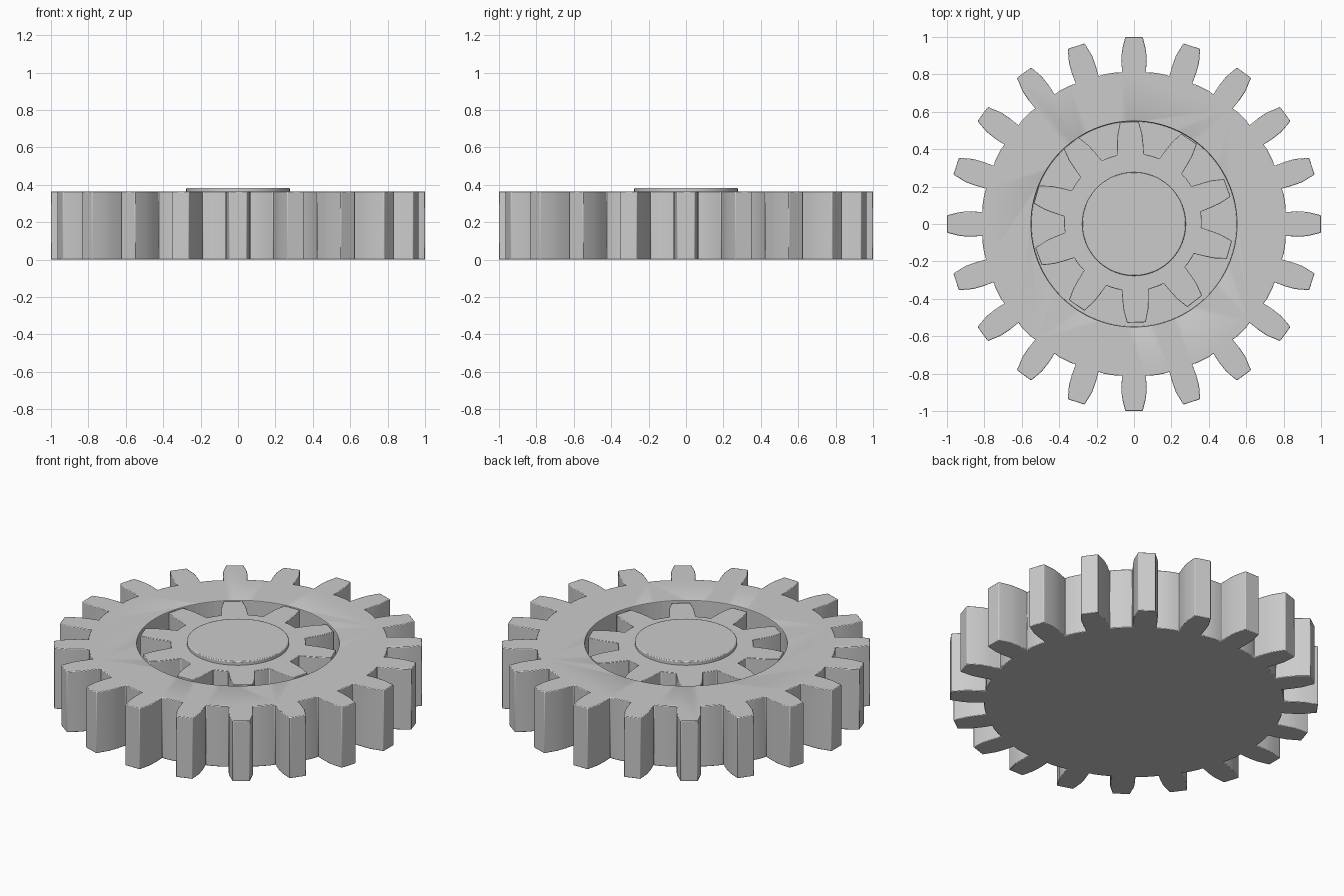
import bpy, bmesh
from math import cos, sin, pi, atan2, radians

if "Cube" in bpy.data.objects:
    bpy.data.objects.remove(bpy.data.objects["Cube"])


def prism(name, points, z0, z1):
    """Closed prism from a flat outline."""
    bm = bmesh.new()
    face = bm.faces.new([bm.verts.new((x, y, z0)) for x, y in points])
    top = bmesh.ops.extrude_face_region(bm, geom=[face])["geom"]
    for v in top:
        if isinstance(v, bmesh.types.BMVert):
            v.co.z = z1
    bmesh.ops.recalc_face_normals(bm, faces=bm.faces)
    mesh = bpy.data.meshes.new(name)
    bm.to_mesh(mesh)
    bm.free()
    obj = bpy.data.objects.new(name, mesh)
    bpy.context.collection.objects.link(obj)
    return obj


def circle(r, n=96):
    return [(r * cos(2 * pi * i / n), r * sin(2 * pi * i / n)) for i in range(n)]


def gear_outline(teeth, tooth, root, start=0.0, centre=(0, 0)):
    """tooth: (radial, half width) pairs from root to tip."""
    pts = []
    step = 2 * pi / teeth
    local = [(r, -w) for r, w in tooth] + [(r, w) for r, w in reversed(tooth)]
    edge = atan2(tooth[0][1], tooth[0][0])
    for i in range(teeth):
        a = start + i * step
        for x, y in local:
            pts.append((x * cos(a) - y * sin(a), x * sin(a) + y * cos(a)))
        # root arc up to the next tooth
        for k in (1, 2, 3):
            b = a + edge + (step - 2 * edge) * k / 4
            pts.append((root * cos(b), root * sin(b)))
    return [(x + centre[0], y + centre[1]) for x, y in pts]


def finish(obj, width):
    bpy.ops.object.select_all(action='DESELECT')
    obj.select_set(True)
    bpy.context.view_layer.objects.active = obj
    if width:
        bev = obj.modifiers.new("edge_bevel", 'BEVEL')
        bev.width = width
        bev.segments = 2
        bev.limit_method = 'ANGLE'
        bev.angle_limit = radians(50)
    bpy.ops.object.shade_smooth_by_angle(angle=radians(30))


# Outer gear with a round recess
outer_tooth = [(0.81, 0.064), (0.87, 0.067), (0.925, 0.065), (1.0, 0.047)]
outer = prism("outer_gear", gear_outline(20, outer_tooth, 0.816), 0, 0.365)
cutter = prism("recess_cutter", circle(0.55), 0.02, 0.6)
cutter.hide_render = True
cutter.hide_viewport = True
cut = outer.modifiers.new("recess", 'BOOLEAN')
cut.operation = 'DIFFERENCE'
cut.solver = 'EXACT'
cut.object = cutter
finish(outer, 0.004)

# Inner gear, slightly off centre
inner_tooth = [(0.36, 0.072), (0.42, 0.07), (0.47, 0.066), (0.537, 0.05)]
inner = prism("inner_gear",
              gear_outline(10, inner_tooth, 0.368, radians(20), (-0.006, 0.01)),
              0.01, 0.36)
finish(inner, 0.003)

# Raised hub cap
cap = prism("hub_cap", circle(0.277), 0.3, 0.383)
finish(cap, 0.005)
